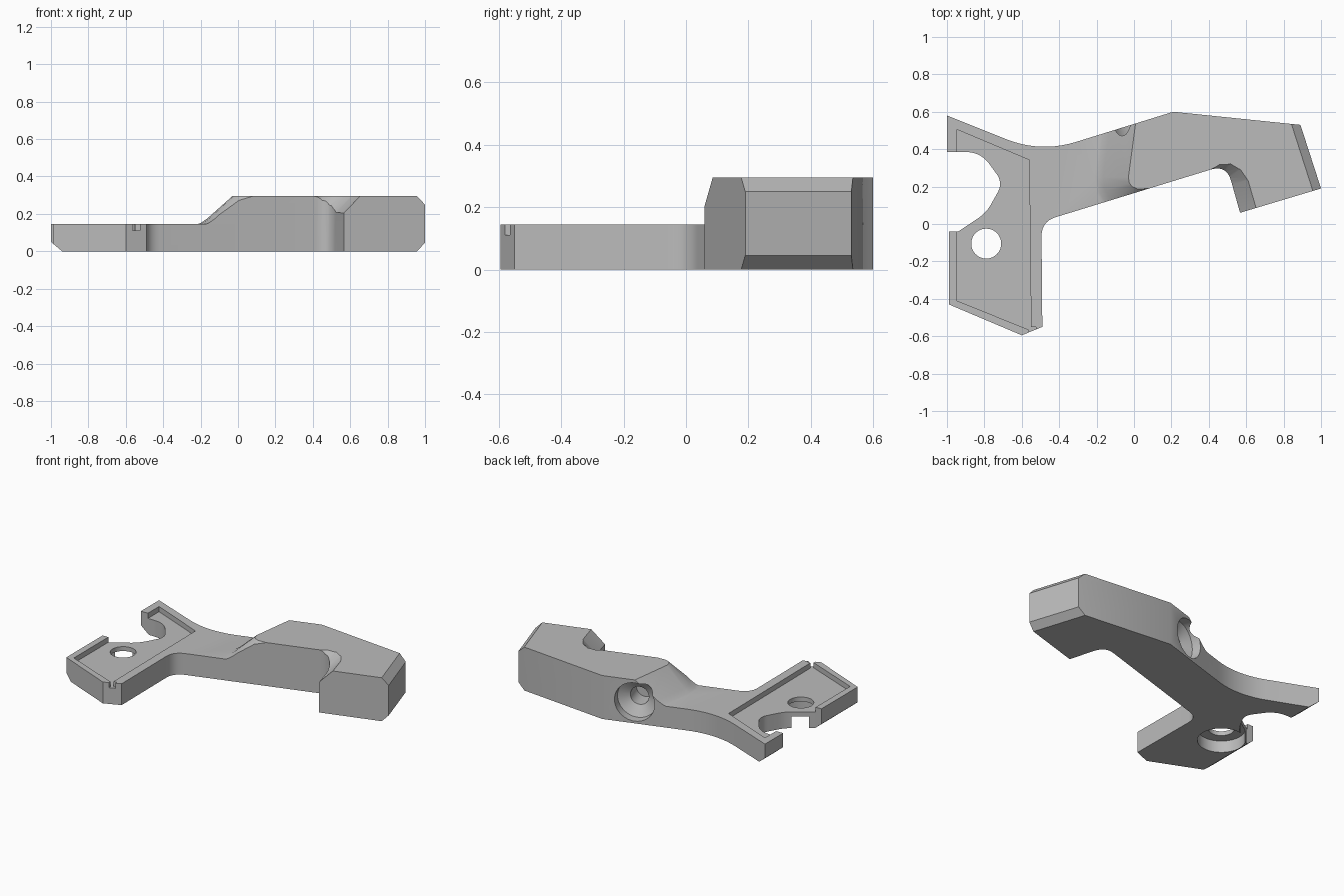
import bpy, bmesh, math
from mathutils import Vector

if "Cube" in bpy.data.objects:
    bpy.data.objects.remove(bpy.data.objects["Cube"], do_unlink=True)

H, LOW, FLOOR = 0.295, 0.145, 0.11      # tall block, low arm, tray floor


def loft(name, rings):
    """Closed solid through rings of equal point count."""
    bm = bmesh.new()
    loops = [[bm.verts.new(p) for p in ring] for ring in rings]
    n = len(loops[0])
    for a, b in zip(loops, loops[1:]):
        for i in range(n):
            j = (i + 1) % n
            bm.faces.new((a[i], a[j], b[j], b[i]))
    bm.faces.new(loops[0][::-1])
    bm.faces.new(loops[-1])
    bmesh.ops.recalc_face_normals(bm, faces=bm.faces)
    mesh = bpy.data.meshes.new(name)
    bm.to_mesh(mesh)
    bm.free()
    obj = bpy.data.objects.new(name, mesh)
    bpy.context.collection.objects.link(obj)
    return obj


def prism(name, outline, z0, z1):
    return loft(name, [[(x, y, z) for x, y in outline] for z in (z0, z1)])


def rounded(points, steps=10):
    """Outline with corners (x, y, cut) softened by a curve."""
    out = []
    for i, (x, y, cut) in enumerate(points):
        p = Vector((x, y))
        if not cut:
            out.append(p)
            continue
        a = p + (Vector(points[i - 1][:2]) - p).normalized() * cut
        b = p + (Vector(points[(i + 1) % len(points)][:2]) - p).normalized() * cut
        for k in range(steps + 1):
            t = k / steps
            out.append(a * (1 - t) ** 2 + p * 2 * t * (1 - t) + b * t * t)
    return out


def lathe(name, origin, axis, u, levels, sides=48):
    """Round solid along an axis from (depth, radius) levels."""
    origin, axis, u = Vector(origin), Vector(axis).normalized(), Vector(u).normalized()
    v = axis.cross(u)
    angles = [2 * math.pi * k / sides for k in range(sides)]
    return loft(name, [[origin + axis * d + (u * math.cos(t) + v * math.sin(t)) * r
                        for t in angles] for d, r in levels])


def combine(target, tool, operation):
    tool.hide_render = True
    mod = target.modifiers.new("combine", 'BOOLEAN')
    mod.operation, mod.solver, mod.object = operation, 'EXACT', tool
    bpy.context.view_layer.objects.active = target
    bpy.ops.object.modifier_apply(modifier=mod.name)
    bpy.data.objects.remove(tool, do_unlink=True)


# Plan outline of the whole bracket
outline = rounded([
    (-1, .58, 0), (-1, .385, 0), (-.82, .385, .08), (-.70, .22, .06),
    (-.79, .06, .05), (-.94, -.04, 0), (-.99, -.04, 0), (-.99, -.43, 0),
    (-.6, -.595, 0), (-.49, -.55, 0), (-.495, .013, .08), (.495, .317, .09),
    (.567, .06, 0), (1, .19, 0), (.89, .53, 0), (.21, .6, 0), (-.5, .38, .2)])
bracket = prism("bracket", outline, 0, H)

# Height envelope: low slab plus raised block with a flared ramp
slab = prism("slab", [(-2, -2), (2, -2), (2, 2), (-2, 2)], -.5, LOW)
brow = [(.03, .7, -1, 0), (-.03, .25, -1, 0), (-.025, .22, -.95, -.3),
        (-.01, .2, -.8, -.6), (.02, .187, -.6, -.8), (.09, .19, .1, -1),
        (.2, .1, 0, -1), (1.2, -.3, 0, 0), (1.2, .7, 0, 0)]
ramp = [(.1, .21), (.14, .2), (.152, .168), (.175, .135), (H, 0), (.35, 0)]
block = loft("block", [[(x + dx * r, y + dy * r, z) for x, y, dx, dy in brow]
                       for z, r in ramp])
combine(slab, block, 'UNION')
combine(bracket, slab, 'INTERSECT')

# Chamfers on the end face of the hook, above and below
n = Vector((.951, .308))
edge = [Vector((1.03, .095)), Vector((.86, .625))]
for flip in (False, True):
    section = [(-.095, H + .05), (.05, .2), (.05, H + .05)]
    rings = [[(p.x + n.x * o, p.y + n.y * o, H - z if flip else z)
              for o, z in section] for p in edge]
    combine(bracket, loft("end_chamfer", rings), 'DIFFERENCE')

# Chamfer sweeping round the inside of the hook
sweep = [(.41, .288, .1, .99, .004), (.45, .299, .3, .95, .02),
         (.49, .285, .55, .83, .045), (.513, .25, .8, .6, .07),
         (.523, .21, .96, .28, .09), (.578, .02, .96, .28, .09)]
e = .03
rings = [[(x - nx * e, y - ny * e, H - w - e),
          (x + nx * (w + e), y + ny * (w + e), H + e),
          (x - nx * e, y - ny * e, H + e)] for x, y, nx, ny, w in sweep]
combine(bracket, loft("hook_chamfer", rings), 'DIFFERENCE')

# Chamfer under the far edge of the foot
rings = [[(-1.06, y, .1), (-.88, y, -.05), (-1.06, y, -.05)] for y in (-.7, .7)]
combine(bracket, loft("foot_chamfer", rings), 'DIFFERENCE')

# Tray recess with its corner notch
tray = [(-.947, .505), (-.947, -.41), (-.55, -.57), (-.56, .342)]
combine(bracket, prism("tray", tray, FLOOR, .2), 'DIFFERENCE')
notch = [(-.565, -.65), (-.525, -.65), (-.525, -.55), (-.565, -.55)]
combine(bracket, prism("notch", notch, FLOOR, .2), 'DIFFERENCE')

# Stepped hole through the foot
foot_hole = lathe("foot_hole", (-.79, -.105, 0), (0, 0, 1), (1, 0, 0),
                  [(-.1, .148), (.08, .148), (.08, .08), (.2, .08)])
combine(bracket, foot_hole, 'DIFFERENCE')

# Stepped bore in the back of the arm
back_bore = lathe("back_bore", (.01, .538, LOW), (.29, -.957, 0), (.957, .29, 0),
                  [(-.1, .13), (.06, .13), (.1, .06), (.22, .06)])
combine(bracket, back_bore, 'DIFFERENCE')

# Single grey finish
grey = bpy.data.materials.new("plain grey")
grey.use_nodes = True
colour = (.5, .5, .5, 1)
grey.diffuse_color = colour
grey.node_tree.nodes["Principled BSDF"].inputs["Base Color"].default_value = colour
bracket.data.materials.clear()
bracket.data.materials.append(grey)
for poly in bracket.data.polygons:
    poly.material_index = 0

bpy.ops.object.select_all(action='DESELECT')
bracket.select_set(True)
bpy.context.view_layer.objects.active = bracket
bpy.ops.object.shade_smooth_by_angle(angle=math.radians(30))
